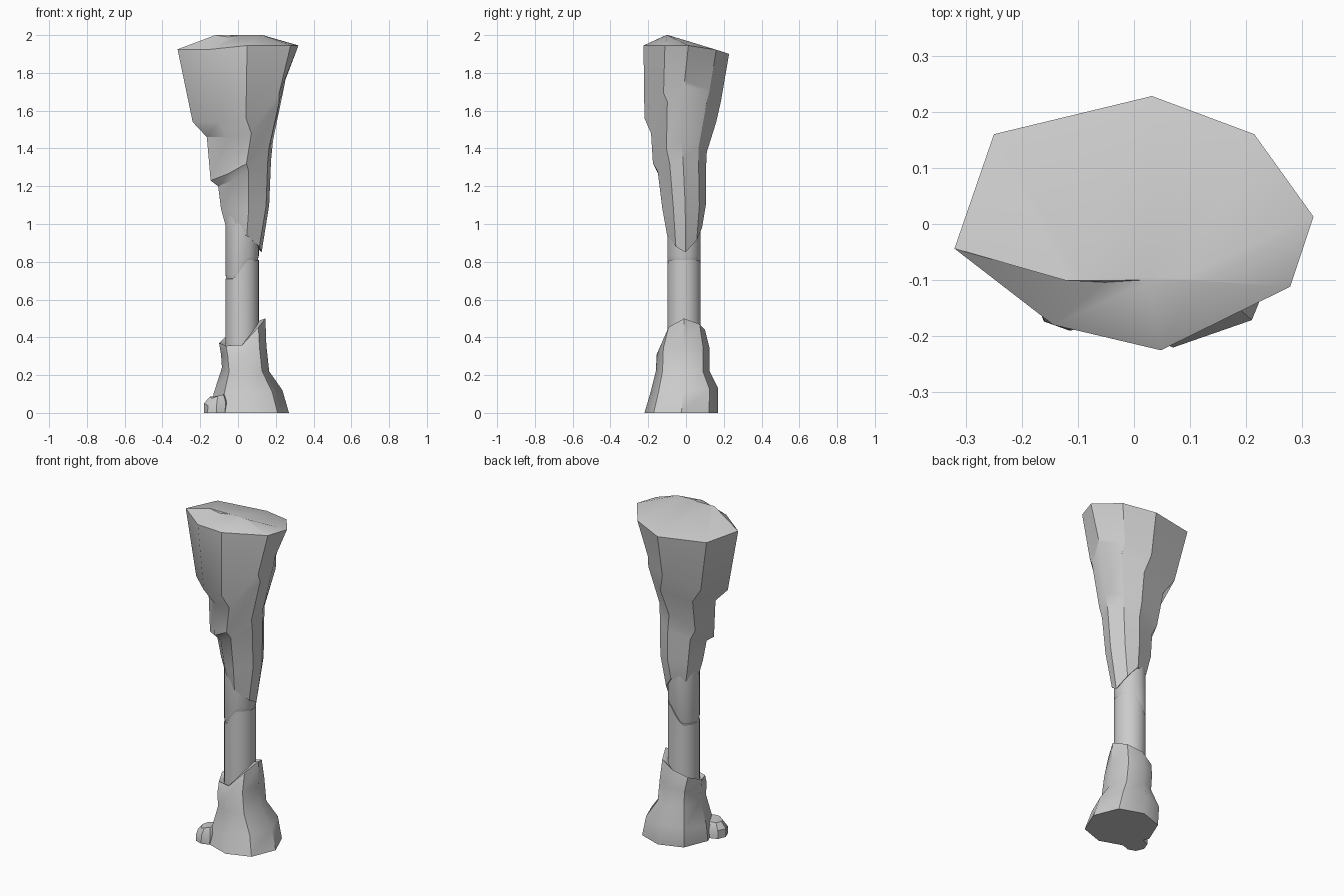
import bpy
import bmesh
from math import cos, sin, tau

cube = bpy.data.objects.get("Cube")
if cube:
    bpy.data.objects.remove(cube)

stone = bpy.data.materials.new("grey stone")
stone.use_nodes = True
stone.diffuse_color = (0.6, 0.6, 0.6, 1)
stone.node_tree.nodes["Principled BSDF"].inputs["Base Color"].default_value = (0.6, 0.6, 0.6, 1)

# Unit outline: left, front left, front, front right, right, back right, back, back left
OUTLINE = [(-1, -.2), (-.45, -.8), (.15, -1), (.87, -.5), (1, .05), (.67, .7), (.1, 1), (-.78, .7)]
ROUND = [(-1, 0), (-.7, -.75), (0, -1), (.7, -.75), (1, 0), (.7, .75), (0, 1), (-.7, .75)]


def ring(shape, x0, x1, y0, y1, left, front, right, back):
    """Fit an outline into a box, with a height for each side."""
    heights = [left, (left + front) / 2 - .01, front, (front + right * 2) / 3,
               right, (right + back) / 2, back, (left + back) / 2]
    return [((x0 + x1) / 2 + u * (x1 - x0) / 2, (y0 + y1) / 2 + v * (y1 - y0) / 2, max(z, 0))
            for (u, v), z in zip(shape, heights)]


def loft(name, rings, angle=.55):
    """Skin the rings from bottom to top and fan both ends shut."""
    bm = bmesh.new()
    rows = [[bm.verts.new(p) for p in r] for r in rings]
    n = len(rows[0])
    for a, b in zip(rows, rows[1:]):
        for i in range(n):
            j = (i + 1) % n
            bm.faces.new((a[i], a[j], b[j], b[i]))
    for row in (rows[0], rows[-1]):
        mid = bm.verts.new(sum((v.co for v in row), row[0].co * 0) / n)
        for i in range(n):
            bm.faces.new((row[i], row[(i + 1) % n], mid))
    bmesh.ops.recalc_face_normals(bm, faces=bm.faces)
    mesh = bpy.data.meshes.new(name)
    bm.to_mesh(mesh)
    bm.free()
    mesh.materials.append(stone)
    obj = bpy.data.objects.new(name, mesh)
    bpy.context.collection.objects.link(obj)
    bpy.ops.object.select_all(action='DESELECT')
    obj.select_set(True)
    bpy.context.view_layer.objects.active = obj
    bpy.ops.object.shade_smooth_by_angle(angle=angle)
    return obj


# Flared upper rock with two slanting ledges across its front
loft("upper_rock", [ring(OUTLINE, *r) for r in (
    (-.06, .125, -.1, .085, .97, .94, .85, .98),
    (-.09, .165, -.125, .105, 1.08, 1.08, 1.1, 1.1),
    (-.105, .175, -.15, .105, 1.2, 1.28, 1.34, 1.28),
    (-.145, .185, -.175, .11, 1.23, 1.32, 1.44, 1.38),
    (-.165, .245, -.185, .16, 1.46, 1.48, 1.73, 1.54),
    (-.24, .25, -.22, .185, 1.54, 1.56, 1.76, 1.65),
    (-.32, .32, -.225, .228, 1.925, 1.945, 1.945, 1.9),
    (-.12, .13, -.105, -.095, 2, 2, 2, 2))])


# Round shaft in two pieces, parted by a jagged crack
def crack(x):
    return .71 + .1 * min(max((x + .02) / .07, 0), 1)


def circle(radius, height):
    points = [(.022 + radius * cos(tau * i / 32), -.01 + radius * sin(tau * i / 32)) for i in range(32)]
    return [(x, y, height(x)) for x, y in points]


loft("lower_shaft", [circle(.088, lambda x: .25), circle(.088, crack)])
loft("upper_shaft", [circle(.08, lambda x: crack(x) - .01),
                     circle(.088, lambda x: crack(x) + .02),
                     circle(.088, lambda x: 1.05)])

# Spreading foot with a broken, uneven rim
loft("base_rock", [ring(ROUND, *r) for r in (
    (-.13, .27, -.22, .17, 0, 0, 0, 0),
    (-.13, .235, -.19, .17, .1, .1, .12, .13),
    (-.085, .165, -.16, .125, .24, .22, .22, .22),
    (-.09, .15, -.155, .125, .31, .31, .36, .34),
    (-.1, .145, -.12, .1, .37, .36, .5, .44),
    (-.07, .115, -.1, .085, .35, .35, .49, .42))], .7)

# Small loose stone beside the foot
loft("loose_stone", [ring(ROUND, *r) for r in (
    (-.18, -.05, -.19, -.06, 0, 0, 0, 0),
    (-.18, -.045, -.19, -.06, .05, .05, .06, .05),
    (-.15, -.065, -.17, -.08, .085, .09, .1, .09))])
